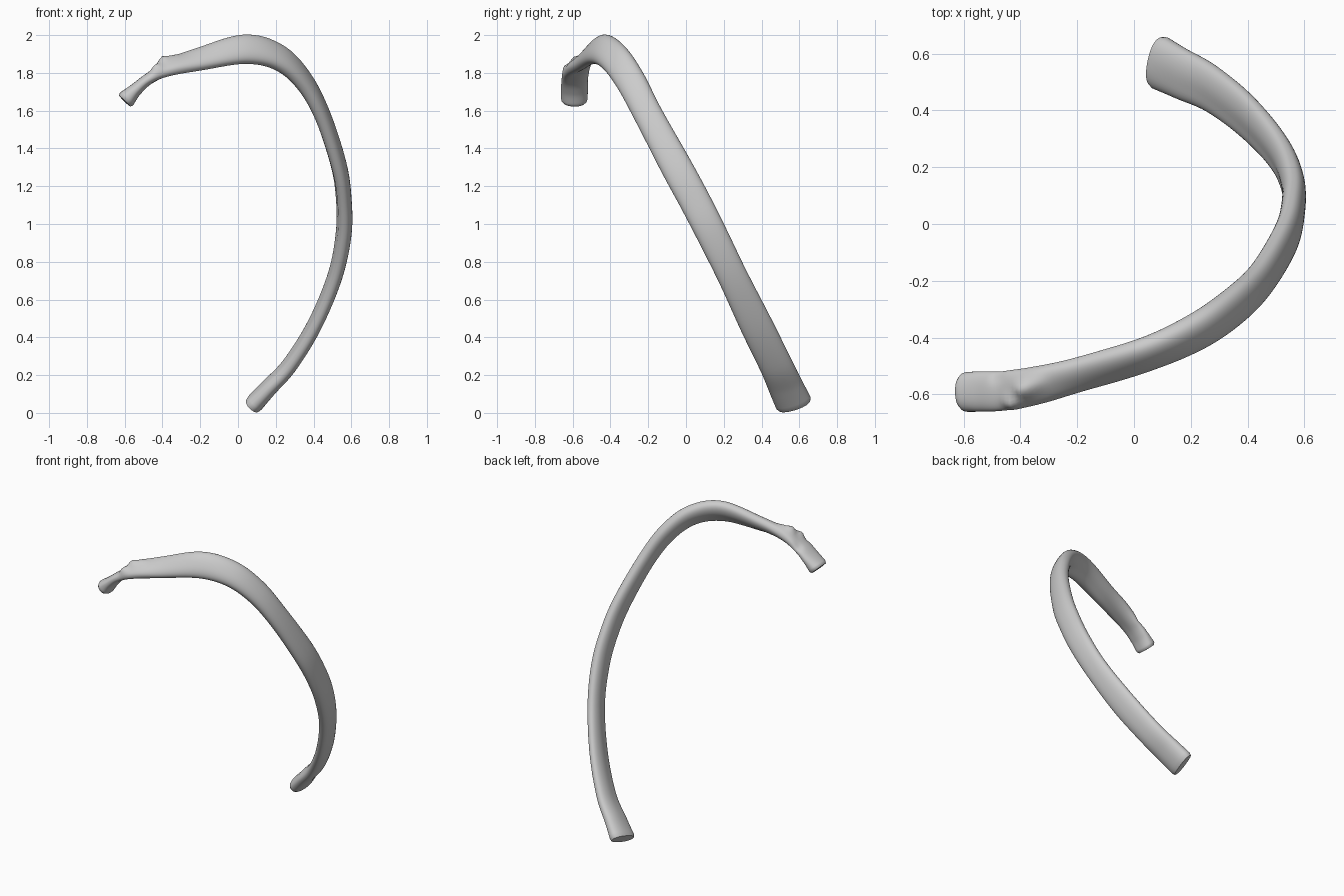
import bpy, bmesh, math
from mathutils import Vector

if "Cube" in bpy.data.objects:
    bpy.data.objects.remove(bpy.data.objects["Cube"])

# Stations along the rib: x, y, z, width angle in the YZ plane (deg), width, thickness
STATIONS = [
    (.083, .572, .046, 5, .195, .100),
    (.165, .530, .135, 10, .185, .088),
    (.275, .475, .255, 15, .175, .080),
    (.405, .372, .465, 22, .172, .075),
    (.512, .248, .720, 26, .158, .077),
    (.558, .140, .940, 27, .162, .084),
    (.560, .048, 1.120, 27, .165, .084),
    (.532, -.055, 1.310, 27, .165, .086),
    (.445, -.198, 1.575, 28, .152, .088),
    (.345, -.295, 1.760, 35, .158, .094),
    (.215, -.382, 1.882, 48, .165, .098),
    (.040, -.460, 1.925, 58, .168, .092),
    (-.200, -.532, 1.873, 45, .142, .082),
    (-.360, -.572, 1.828, 22, .138, .078),
    (-.470, -.588, 1.770, 3, .140, .062),
    (-.540, -.590, 1.712, 0, .142, .070),
    (-.592, -.592, 1.660, 0, .140, .098),
]
STEPS, SIDES = 8, 40


def spline(i, t):
    """Catmull-Rom interpolation of all station values."""
    n = len(STATIONS) - 1
    p1, p2 = STATIONS[i], STATIONS[i + 1]
    p0 = STATIONS[i - 1] if i else [2 * a - b for a, b in zip(p1, p2)]
    p3 = STATIONS[i + 2] if i + 2 <= n else [2 * b - a for a, b in zip(p1, p2)]
    return [0.5 * (2 * b + (c - a) * t + (2 * a - 5 * b + 4 * c - d) * t * t
                   + (3 * b - a - 3 * c + d) * t ** 3)
            for a, b, c, d in zip(p0, p1, p2, p3)]


samples = [spline(i, s / STEPS) for i in range(len(STATIONS) - 1) for s in range(STEPS)]
samples.append(list(STATIONS[-1]))
centres = [Vector(s[:3]) for s in samples]
last = len(samples) - 1


# Bumps: centre, radius, push vector
BUMPS = [
    (Vector((-.395, -.585, 1.860)), .035, Vector((-.010, -.005, .032))),   # tubercle
    (Vector((-.430, -.625, 1.820)), .030, Vector((-.008, -.012, .020))),   # tubercle facet
    (Vector((-.345, -.565, 1.875)), .035, Vector((0, 0, .012))),           # tubercle ridge
    (Vector((-.480, -.535, 1.790)), .030, Vector((0, -.004, -.010))),      # neck hollow
]


def section(k, scale=1.0, shift=0.0):
    """Flattened oval ring with a shallow groove on its inner face."""
    _, _, _, ang, w, th = samples[k]
    tan = (centres[min(k + 1, last)] - centres[max(k - 1, 0)]).normalized()
    a = math.radians(ang)
    wide = Vector((0, math.cos(a), math.sin(a)))
    wide = (wide - tan * wide.dot(tan)).normalized()
    thick = wide.cross(tan).normalized()
    f = k / last
    groove = 0.16 * max(0, math.sin(math.pi * f)) ** 0.7
    ring = []
    for j in range(SIDES):
        q = 2 * math.pi * j / SIDES
        c, s = math.cos(q), math.sin(q)
        u = math.copysign(abs(c) ** .88, c)
        v = math.copysign(abs(s) ** .88, s)
        if v < 0:
            v += groove * math.exp(-((u + .35) / .35) ** 2) * -v
        p = centres[k] + tan * shift + wide * (u * w / 2 * scale) + thick * (v * th / 2 * scale)
        for b, r, push in BUMPS:
            p = p + push * math.exp(-(p - b).length_squared / (r * r))
        ring.append(p)
    return ring


# Shaft, neck and head as one loft with slightly rounded ends
rings = [section(0, .70, -.002), section(0, .93, -.002)]
rings += [section(k) for k in range(1, last)]
rings += [section(last, .98), section(last, .86, .012), section(last, .5, .014)]

bm = bmesh.new()
loops = [[bm.verts.new(p) for p in ring] for ring in rings]
for a, b in zip(loops, loops[1:]):
    for j in range(SIDES):
        n = (j + 1) % SIDES
        bm.faces.new((a[j], a[n], b[n], b[j]))
bm.faces.new(loops[0])
bm.faces.new(loops[-1])
bmesh.ops.recalc_face_normals(bm, faces=bm.faces)

mesh = bpy.data.meshes.new("rib_bone")
bm.to_mesh(mesh)
bm.free()
rib = bpy.data.objects.new("rib_bone", mesh)
bpy.context.collection.objects.link(rib)

# Smooth shading with a crisp cut end
bpy.context.view_layer.objects.active = rib
rib.select_set(True)
bpy.ops.object.shade_smooth_by_angle(angle=math.radians(45))
